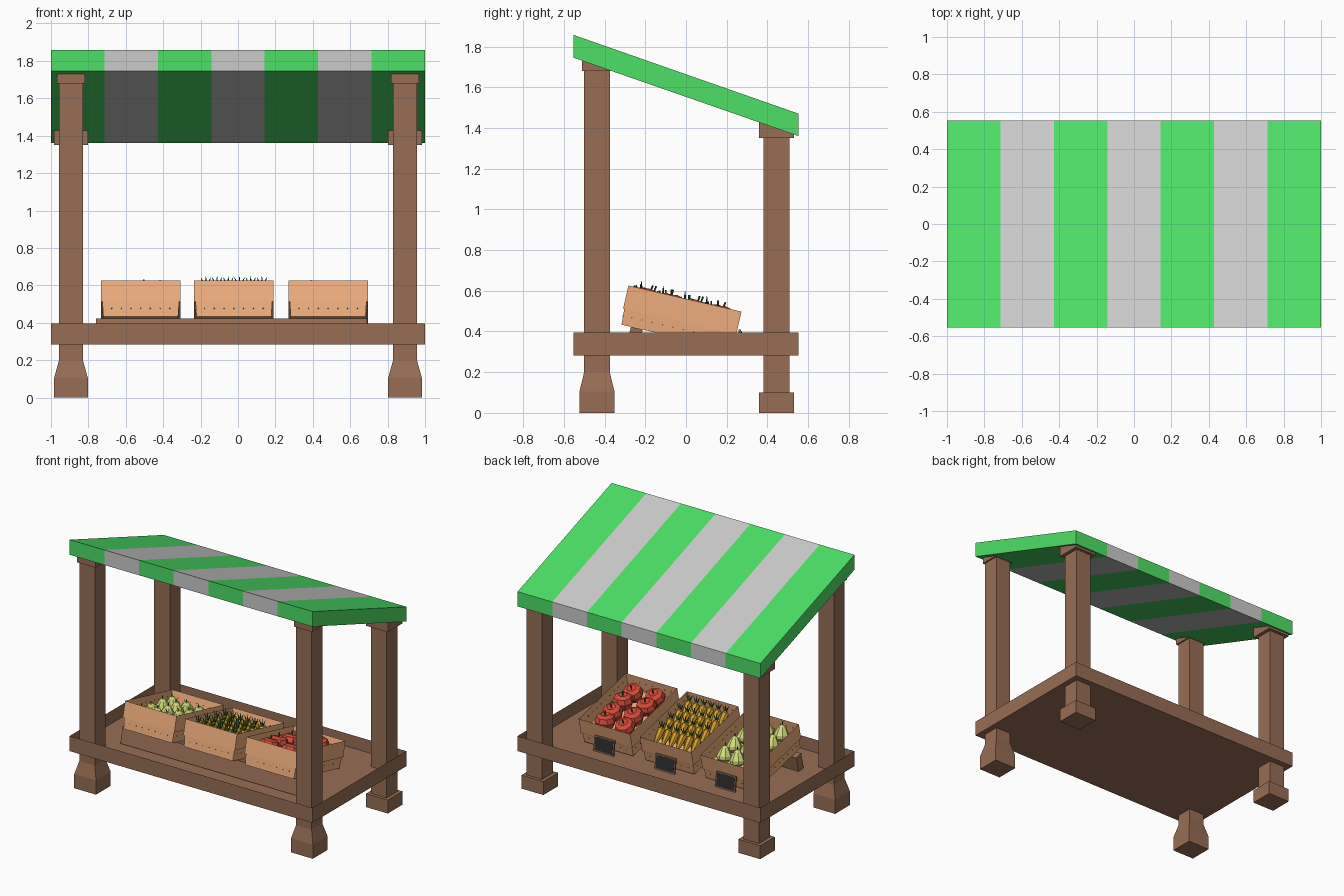
import bpy, bmesh, random
from math import radians, pi, cos, sin
from mathutils import Matrix, Vector

if "Cube" in bpy.data.objects:
    bpy.data.objects.remove(bpy.data.objects["Cube"])

random.seed(4)


def material(name, r, g, b):
    m = bpy.data.materials.new(name)
    m.diffuse_color = [(c / 255) ** 2.2 for c in (r, g, b)] + [1]
    m.use_nodes = True
    m.node_tree.nodes["Principled BSDF"].inputs["Base Color"].default_value = m.diffuse_color
    return m


WOOD = material("wood", 150, 109, 85)
CRATE = material("crate_wood", 238, 172, 124)
HOLE = material("nail_brown", 130, 88, 62)
GREEN = material("awning_green", 78, 222, 102)
GREY = material("awning_grey", 195, 195, 195)
RED = material("apple_red", 208, 76, 62)
ORANGE = material("carrot_orange", 214, 160, 48)
PEAR = material("pear_green", 208, 218, 122)
LEAF = material("leaf_green", 52, 98, 52)
DARK = material("slate", 48, 48, 50)


def add(name, bm, mat, matrix=Matrix()):
    bmesh.ops.recalc_face_normals(bm, faces=bm.faces)
    me = bpy.data.meshes.new(name)
    bm.to_mesh(me)
    bm.free()
    me.materials.append(mat)
    ob = bpy.data.objects.new(name, me)
    ob.matrix_world = matrix
    bpy.context.collection.objects.link(ob)
    return ob


def loft(bm, rings):
    """Skin a list of equal-length point rings and cap both ends."""
    rows = [[bm.verts.new(p) for p in ring] for ring in rings]
    n = len(rows[0])
    for a, b in zip(rows, rows[1:]):
        for i in range(n):
            bm.faces.new((a[i], a[(i + 1) % n], b[(i + 1) % n], b[i]))
    bm.faces.new(rows[0][::-1])
    return bm.faces.new(rows[-1])


def rect(x, y, hx, hy, z):
    return [(x - hx, y - hy, z), (x + hx, y - hy, z), (x + hx, y + hy, z), (x - hx, y + hy, z)]


def lathe(bm, profile, n, matrix):
    loft(bm, [[matrix @ Vector((r * cos(2 * pi * i / n), r * sin(2 * pi * i / n), z))
               for i in range(n)] for r, z in profile])


def post(name, x, y, sections):
    bm = bmesh.new()
    loft(bm, [rect(x, y, hx, hy, z) for z, hx, hy in sections])
    add(name, bm, WOOD)


def box(name, size, mat, matrix):
    bm = bmesh.new()
    hx, hy, hz = (s / 2 for s in size)
    loft(bm, [rect(0, 0, hx, hy, -hz), rect(0, 0, hx, hy, hz)])
    add(name, bm, mat, matrix)


def tray(name, bottom, top, height, wall, depth, mat, matrix):
    """Open tray: tapered block with its top inset and sunk."""
    bm = bmesh.new()
    face = loft(bm, [rect(0, 0, *bottom, 0), rect(0, 0, *top, height)])
    bmesh.ops.inset_region(bm, faces=[face], thickness=wall)
    new = bmesh.ops.extrude_discrete_faces(bm, faces=[face])["faces"][0]
    bmesh.ops.translate(bm, verts=new.verts, vec=(0, 0, -depth))
    add(name, bm, mat, matrix)


# Sloped awning in seven stripes
N = 7
for i in range(N):
    x0, x1 = -1 + 2 * i / N, -1 + 2 * (i + 1) / N
    profile = [(-.553, 1.745), (.553, 1.36), (.553, 1.47), (-.553, 1.857)]
    bm = bmesh.new()
    loft(bm, [[(x, y, z) for y, z in profile] for x in (x0, x1)])
    add(f"awning_stripe_{i + 1}", bm, GREY if i % 2 else GREEN)

# Posts: tall flared front ones, shorter block-footed back ones
for side, s in (("left", -1), ("right", 1)):
    x = .893 * s
    post(f"front_post_{side}", x, -.4375,
         [(0, .09, .086), (.105, .09, .086), (.2, .064, .063), (1.70, .064, .063)])
    post(f"front_cap_{side}", x, -.44, [(1.68, .076, .07), (1.735, .076, .07)])
    post(f"back_post_{side}", x, .445, [(.05, .064, .064), (1.38, .064, .064)])
    post(f"back_foot_{side}", x, .445, [(0, .09, .086), (.1, .09, .086)])
    post(f"back_cap_{side}", x, .445, [(1.35, .09, .086), (1.43, .09, .086)])

# Table with raised rim, and the bar that tilts the crates
tray("table", (1, .553), (1, .553), .112, .11, .095, WOOD, Matrix.Translation((0, 0, .283)))
TILT = Matrix.Rotation(radians(-13), 4, 'X')
box("crate_support", (1.45, .06, .12), WOOD, Matrix.Translation((-.035, -.255, .358)) @ TILT)

# Crates with nail dots and a blank slate tag each
H = .195
centres = {"pear": -.52, "carrot": -.022, "apple": .482}
place = {}
for kind, cx in centres.items():
    M = place[kind] = Matrix.Translation((cx, -.049, .3716)) @ TILT
    tray(f"{kind}_crate", (.2, .275), (.212, .285), H, .026, .115, CRATE, M)
    bm = bmesh.new()
    for s in (-1, 1):
        for row in range(3):
            z = .045 + .052 * row
            for k in range(10):
                p = (s * (.2 + .012 * z / H), -.234 + .052 * k, z)
                lathe(bm, [(.004, -.002), (.004, .002)], 6,
                      Matrix.Translation(p) @ Matrix.Rotation(pi / 2, 4, 'Y'))
            for k in range(7):
                p = (-.156 + .052 * k, s * (.275 + .01 * z / H), z)
                lathe(bm, [(.004, -.002), (.004, .002)], 6,
                      Matrix.Translation(p) @ Matrix.Rotation(pi / 2, 4, 'X'))
    add(f"{kind}_crate_nails", bm, HOLE, M)
    tag = Matrix.Translation((cx, .272, .355)) @ Matrix.Rotation(radians(8), 4, 'X')
    box(f"{kind}_tag_frame", (.165, .012, .11), WOOD, tag)
    box(f"{kind}_tag_slate", (.148, .016, .094), DARK, tag)

# Apples: two staggered columns with stems
fruit, stems = bmesh.new(), bmesh.new()
for row in range(4):
    for col in range(2):
        p = (-.085 + .165 * col + random.uniform(-.012, .012),
             -.185 + .122 * row + .02 * (col - .5), .085)
        m = Matrix.Translation(p) @ Matrix.Rotation(random.uniform(-.25, .25), 4, 'X')
        lathe(fruit, [(.028, 0), (.06, .025), (.074, .065), (.062, .1), (.032, .115), (.01, .105)], 8, m)
        lathe(stems, [(.004, .1), (.005, .14)], 5, m)
add("apples", fruit, RED, place["apple"])
add("apple_stems", stems, LEAF, place["apple"])

# Carrots: slanted cones, heads toward the front, leaf tufts up
fruit, stems = bmesh.new(), bmesh.new()
for row in range(4):
    for col in range(6):
        head = Vector((-.15 + .06 * col, -.215 + .11 * row, .17))
        aim = Vector((0, .13, -.085)).to_track_quat('Z', 'Y').to_matrix().to_4x4()
        lathe(fruit, [(.014, -.008), (.027, .005), (.022, .06), (.004, .15)], 7,
              Matrix.Translation(head) @ aim)
        for a in (-.45, 0, .45):
            lathe(stems, [(.004, 0), (.006, .025), (.001, .062)], 4,
                  Matrix.Translation(head) @ Matrix.Rotation(a, 4, 'Y')
                  @ Matrix.Rotation(.2, 4, 'X'))
add("carrots", fruit, ORANGE, place["carrot"])
add("carrot_leaves", stems, LEAF, place["carrot"])

# Pears: leaning lathed shapes with stems
fruit, stems = bmesh.new(), bmesh.new()
for row in range(4):
    for col in range(3):
        p = (-.112 + .112 * col, -.19 + .12 * row, .085)
        m = (Matrix.Translation(p) @ Matrix.Rotation(random.uniform(-.2, .2), 4, 'Y')
             @ Matrix.Rotation(random.uniform(.2, .6), 4, 'X'))
        lathe(fruit, [(.02, 0), (.048, .018), (.054, .042), (.04, .075), (.024, .1), (.01, .115)], 8, m)
        lathe(stems, [(.004, .11), (.004, .135)], 5, m)
add("pears", fruit, PEAR, place["pear"])
add("pear_stems", stems, LEAF, place["pear"])
